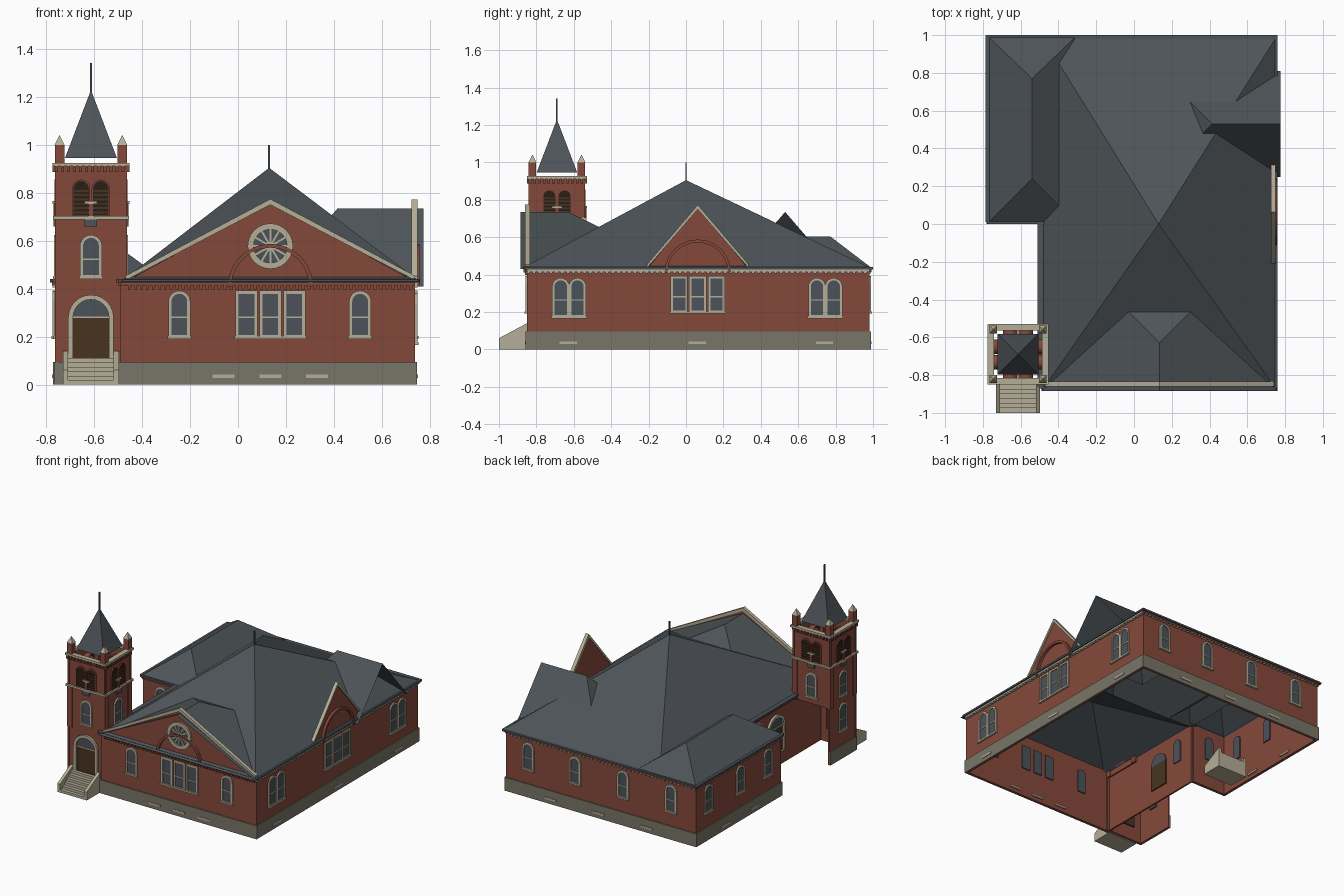
import bpy, bmesh
from math import sin, cos, pi

if "Cube" in bpy.data.objects:
    bpy.data.objects.remove(bpy.data.objects["Cube"], do_unlink=True)


def material(name, *rgb):
    m = bpy.data.materials.new(name)
    m.use_nodes = True
    m.diffuse_color = (*rgb, 1)
    m.node_tree.nodes["Principled BSDF"].inputs["Base Color"].default_value = (*rgb, 1)
    return m


BRICK = material("red brick", .235, .066, .043)
STONE = material("pale stone", .46, .42, .31)
BASE = material("grey foundation", .19, .18, .135)
SLATE = material("slate roof", .075, .088, .098)
GLASS = material("window glass", .07, .085, .1)
WOOD = material("brown wood", .065, .034, .014)
DARK = material("dark louvre", .022, .013, .008)


def mesh(name, verts, faces, mat):
    me = bpy.data.meshes.new(name)
    me.from_pydata(verts, [], faces)
    bm = bmesh.new()
    bm.from_mesh(me)
    bmesh.ops.recalc_face_normals(bm, faces=bm.faces)
    bm.to_mesh(me)
    bm.free()
    me.materials.append(mat)
    ob = bpy.data.objects.new(name, me)
    bpy.context.collection.objects.link(ob)
    return ob


def side(k, c):
    """Wall plane: maps (along, up, outward) to world."""
    return {"F": lambda u, z, d: (u, c - d, z), "B": lambda u, z, d: (u, c + d, z),
            "R": lambda u, z, d: (c + d, u, z), "L": lambda u, z, d: (c - d, u, z)}[k]


def prism(name, wall, pts, d0, d1, mat):
    n = len(pts)
    v = [wall(u, z, d) for d in (d0, d1) for u, z in pts]
    f = [list(range(n)), list(range(n, 2 * n))]
    f += [(i, (i + 1) % n, n + (i + 1) % n, n + i) for i in range(n)]
    return mesh(name, v, f, mat)


def rect(u0, u1, z0, z1):
    return [(u0, z0), (u0, z1), (u1, z1), (u1, z0)]


def ring(name, wall, outer, inner, d0, d1, mat):
    n = len(outer)
    v = [wall(u, z, d) for pts in (outer, inner) for d in (d0, d1) for u, z in pts]
    f = []
    for i in range(n):
        j = (i + 1) % n
        for a, b in ((0, 1), (1, 3), (3, 2), (2, 0)):
            f.append((a * n + i, a * n + j, b * n + j, b * n + i))
    return mesh(name, v, f, mat)


def arc(u, z, r, a0=pi, a1=0, n=12):
    return [(u + r * cos(a0 + (a1 - a0) * i / n), z + r * sin(a0 + (a1 - a0) * i / n)) for i in range(n + 1)]


def opening(u, z0, z1, w, rounded=True):
    if not rounded:
        return rect(u - w / 2, u + w / 2, z0, z1)
    return [(u - w / 2, z0)] + arc(u, z1 - w / 2, w / 2) + [(u + w / 2, z0)]


def window(wall, u, z0=.195, z1=.392, w=.092, rounded=True):
    t = .013
    inner = opening(u, z0 + t, z1 - t, w - 2 * t, rounded)
    ring("window_frame", wall, opening(u, z0, z1, w, rounded), inner, 0, .009, STONE)
    prism("window_glass", wall, inner, -.02, .003, GLASS)
    zm = (z0 + z1) / 2 - .015
    prism("window_bar", wall, rect(u - w / 2 + t, u + w / 2 - t, zm, zm + .006), 0, .006, STONE)
    prism("window_sill", wall, rect(u - w / 2 - .004, u + w / 2 + .004, z0 - .004, z0 + .008), 0, .014, STONE)


def door(wall, u):
    ring("door_surround", wall, opening(u, .1, .375, .19), opening(u, .1, .355, .15), 0, .016, STONE)
    prism("door_leaf", wall, rect(u - .075, u + .075, .1, .28), -.02, .003, WOOD)
    prism("door_fanlight", wall, arc(u, .28, .075), -.02, .003, GLASS)
    prism("door_transom", wall, rect(u - .075, u + .075, .277, .285), 0, .007, STONE)


def teeth(name, wall, u0, u1, z0, z1, mat, step=.025):
    n = round((u1 - u0) / step)
    for i in range(n):
        a = u0 + (u1 - u0) * i / n
        prism(name, wall, rect(a, a + step * .55, z0, z1), 0, .01, mat)


def hip_roof(name, x0, x1, y0, y1, z0, r0, r1, ends):
    """Eaves rectangle and ridge r0-r1 (lengthwise in y); ends closes the hips."""
    v = [(x0, y0, z0), (x1, y0, z0), (x1, y1, z0), (x0, y1, z0), r0, r1]
    return mesh(name, v, [(0, 4, 5, 3), (1, 2, 5, 4)] + [((0, 1, 4), (3, 5, 2))[e] for e in ends], SLATE)


def pyramid(name, x0, x1, y0, y1, z0, apex, mat):
    v = [(x0, y0, z0), (x1, y0, z0), (x1, y1, z0), (x0, y1, z0), apex]
    return mesh(name, v, [(i, (i + 1) % 4, 4) for i in range(4)], mat)


def pole(name, x, y, z0, z1):
    r = .004
    prism(name, side("F", y), rect(x - r, x + r, z0, z1), -r, r, SLATE)


def stairs(x, y):
    """Steps climbing towards +y, meeting the wall at y."""
    n = 6
    for i in range(n):
        prism("step", side("F", y), rect(x - .1, x + .1, .11 * i / n, .11 * (i + 1) / n),
              0, .15 * (n - i) / n, STONE)
    for s in (-1, 1):
        prism("stair_cheek", side("R", x + s * .106),
              [(y - .15, 0), (y - .15, .06), (y, .14), (y, 0)], -.011, .011, STONE)


# Walls, open below, with foundation plates
front, right, back = side("F", -.85), side("R", .74), side("B", .98)
west, wing_south, wing_west = side("L", -.49), side("F", .02), side("L", -.765)
for name, wall, u0, u1, base in (("front_wall", front, -.49, .74, 1), ("right_wall", right, -.85, .98, 1),
                                 ("back_wall", back, -.765, .74, 1), ("wing_left_wall", wing_west, .02, .98, 1),
                                 ("wing_front_wall", wing_south, -.765, -.49, 1), ("left_wall", west, -.85, .02, 0)):
    prism(name, wall, rect(u0, u1, 0, .43), -.012, 0, BRICK)
    if base:
        prism(name + "_foundation", wall, rect(u0 - .006, u1 + .006, 0, .095), 0, .008, BASE)
    prism(name + "_frieze", wall, rect(u0, u1, .414, .426), 0, .012, STONE if wall is right else BRICK)
    prism(name + "_eave", wall, rect(u0 - .01, u1 + .018, .427, .44), -.01, .02, SLATE)
teeth("front_dentil", front, -.46, .74, .398, .414, BRICK)
teeth("right_dentil", right, -.85, .98, .405, .414, STONE, .03)
teeth("back_dentil", back, -.76, .74, .405, .414, STONE, .03)
teeth("wing_dentil", wing_west, .02, .98, .405, .414, STONE, .03)


# Gables with stone copings and brick relief arches
def gable(name, wall, u, half, z0, z1):
    prism(name + "_gable", wall, [(u - half, z0 - .02), (u, z1 - .015), (u + half, z0 - .02)], -.012, 0, BRICK)
    prism(name + "_coping", wall, [(u - half, z0 - .015), (u - half, z0 + .004), (u, z1), (u + half, z0 + .004),
                                   (u + half, z0 - .015), (u, z1 - .024)], -.015, .01, STONE)
    prism(name + "_relief_arch", wall, arc(u, .41, .178) + arc(u, .41, .162, 0, pi), 0, .018, BRICK)
    for i in (-1, 0, 1):
        window(wall, u + i * .1, rounded=False)


gable("front", front, .135, .605, .45, .775)
gable("right", right, .063, .272, .45, .773)

# Rose window in the front gable
cu, cz = .135, .578
full = lambda r: arc(cu, cz, r, 0, 2 * pi, 24)[:-1]
ring("rose_rim", front, full(.095), full(.07), 0, .012, STONE)
prism("rose_glass", front, full(.07), -.02, .003, GLASS)
prism("rose_hub", front, full(.02), 0, .009, STONE)
for i in range(12):
    a = i * pi / 6
    c, s, h = cos(a), sin(a), .004
    prism("rose_spoke", front, [(cu + r * c - k * s, cz + r * s + k * c)
                                for r, k in ((.015, h), (.072, h), (.072, -h), (.015, -h))], 0, .008, STONE)

# Arched windows and basement vents
for wall, spots in ((front, (-.245, .51)), (right, (-.67, -.58, .70, .79)), (back, (.56, .19, -.19, -.57)),
                    (wing_west, (.17, .48, .84)), (wing_south, (-.62,)), (west, (-.12,))):
    for u in spots:
        if wall is right:
            window(wall, u, .17, .382)
        else:
            window(wall, u)
for wall, spots in ((front, (-.06, .135, .33)), (right, (-.63, .06, .74)), (back, (.38, 0, -.38)),
                    (wing_west, (.33, .66))):
    for u in spots:
        prism("basement_vent", wall, rect(u - .046, u + .046, .028, .042), -.02, .012, STONE)
door(west, -.31)

# Roofs
pyramid("main_roof", -.49, .76, -.885, 1, .43, (.13, 0, .905), SLATE)
pole("main_finial", .13, 0, .9, 1)
hip_roof("front_gable_roof", -.49, .76, -.885, -.005, .43, (.135, -.885, .735), (.135, -.63, .735), (1,))
hip_roof("wing_roof", -.78, -.3, 0, 1, .43, (-.54, .24, .605), (-.54, .77, .605), (0, 1))
mesh("right_dormer_roof", [(.775, .25, .41), (.775, .81, .41), (.135, .81, .41), (.135, .25, .41),
                           (.775, .53, .735), (.415, .53, .735)], [(0, 4, 5, 3), (1, 2, 5, 4), (2, 3, 5)], SLATE)

# Bell tower: open towards the house at ground level
tx, ty, hw = -.614, -.69, .151
faces = [("front", side("F", ty - hw), tx), ("left", side("L", tx - hw), ty),
         ("back", side("B", ty + hw), ty - ty + tx), ("right", side("R", tx + hw), ty)]
for name, wall, u in faces:
    low = name in ("front", "left")
    prism(f"tower_{name}_wall", wall, rect(u - hw, u + hw, 0 if low else .4, .915), -.016, -.006, BRICK)
    for s in (-1, 1):
        a, b = sorted((u + s * hw, u + s * (hw - .04)))
        prism("tower_pilaster", wall, rect(a, b, .4, .69), -.01, 0, BRICK)
    if low:
        prism("tower_foundation", wall, rect(u - hw, u + hw, 0, .095), -.008, .002, BASE)
    prism("tower_band", wall, rect(u - hw - .006, u + hw + .006, .69, .704), -.02, .008, STONE)
    prism("tower_cornice", wall, rect(u - hw - .008, u + hw + .008, .912, .926), -.025, .01, STONE)
    teeth("tower_dentil", wall, u - hw, u + hw, .888, .912, BRICK)
    window(side(name[0].upper() if name != "left" else "L",
                {"front": ty - hw + .006, "left": tx - hw + .006,
                 "back": ty + hw - .006, "right": tx + hw - .006}[name]), u, .445, .625)
    # Paired belfry arches with louvres
    for s in (-1, 1):
        c = u + s * .041
        ring("belfry_arch", wall, opening(c, .705, .856, .076), opening(c, .705, .85, .064), -.055, .002, BRICK)
        prism("belfry_opening", wall, opening(c, .705, .85, .064), -.018, -.004, DARK)
        for i in range(6):
            z = .715 + i * .018
            prism("belfry_slat", wall, rect(c - .03, c + .03, z, z + .008), -.008, .001, WOOD)
    prism("belfry_column", wall, rect(u - .01, u + .01, .704, .755), -.01, .006, BRICK)
    prism("belfry_capital", wall, rect(u - .026, u + .026, .755, .767), -.01, .009, STONE)
    prism("belfry_bracket", wall, rect(u - .026, u + .026, .66, .69), -.006, .006, SLATE)
tower_front = side("F", ty - hw + .006)
door(tower_front, tx)
window(side("L", tx - hw + .006), ty)
stairs(tx, -.85)
stairs(-.6, .3)

# Corner turrets and spire
for sx in (-1, 1):
    for sy in (-1, 1):
        x, y, r = tx + sx * .131, ty + sy * .131, .02
        prism("turret_pier", side("F", y), rect(x - r, x + r, .9, 1), -r, r, BRICK)
        r = .021
        pyramid("turret_cap", x - r, x + r, y - r, y + r, 1, (x, y, 1.042), STONE)
h = .108
pyramid("spire", tx - h, tx + h, ty - h, ty + h, .947, (tx, ty, 1.23), SLATE)
pole("spire_finial", tx, ty, 1.2, 1.342)
